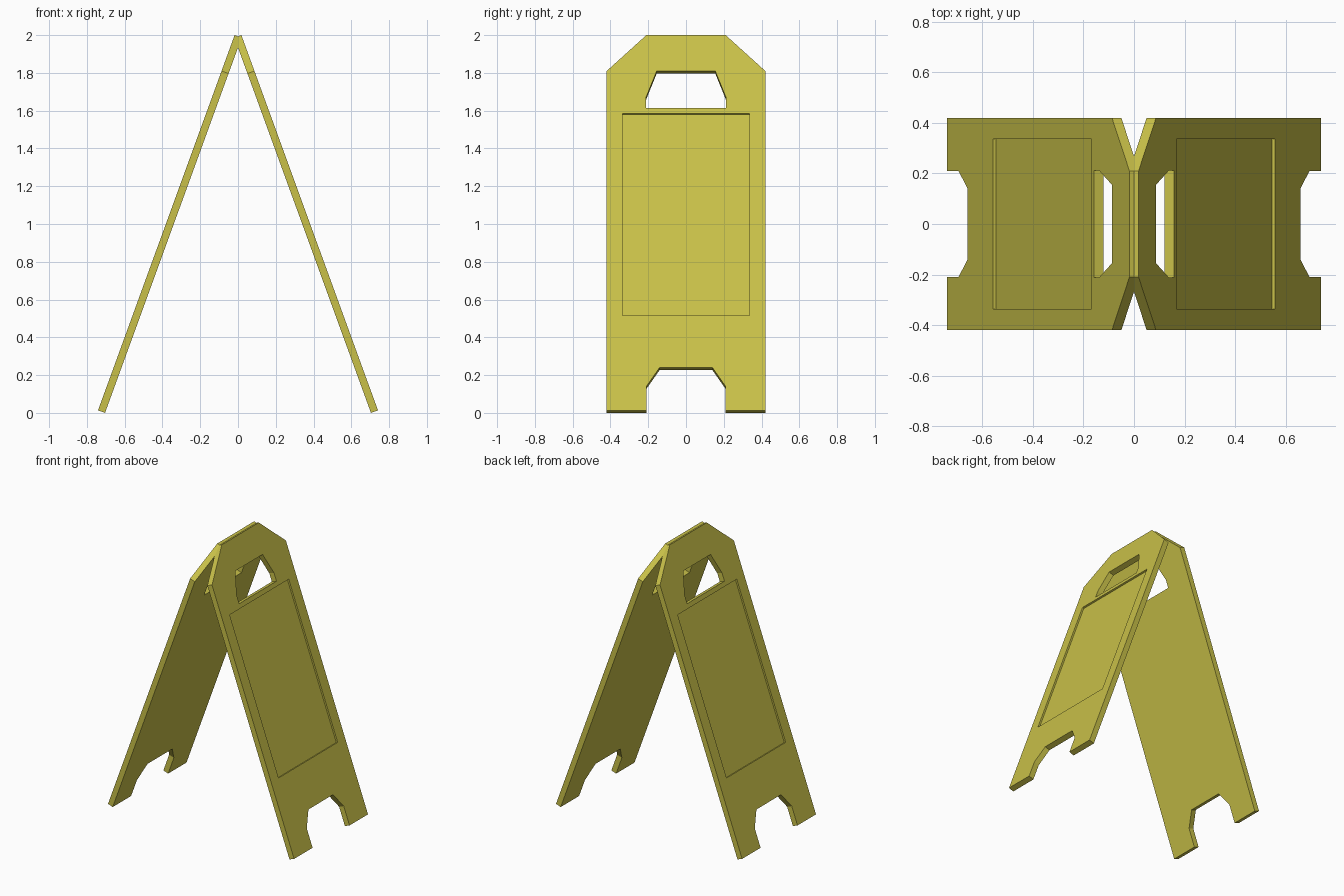
import bpy, bmesh, math
from mathutils import Vector

if "Cube" in bpy.data.objects:
    bpy.data.objects.remove(bpy.data.objects["Cube"])

TILT = math.radians(20)      # lean of each board
THICK = 0.0395               # board thickness
RECESS = 0.012               # depth of the sunken sign area
TOP_X = 0.018                # outer top edge, distance from the centre
BOTTOM = THICK * math.sin(TILT)

yellow = bpy.data.materials.new("sign_yellow")
yellow.diffuse_color = (0.58, 0.53, 0.066, 1)
yellow.use_nodes = True
yellow.node_tree.nodes["Principled BSDF"].inputs["Base Color"].default_value = yellow.diffuse_color


def place(y, z, depth):
    """Point on the leaning board; z is measured on its outer surface."""
    return Vector((TOP_X + (2 - z) * math.tan(TILT) - depth * math.cos(TILT),
                   y, z - depth * math.sin(TILT)))


def symmetric(half):
    """Close a half profile (y >= 0) into a full loop."""
    return half + [(-y, z) for y, z in reversed(half)]


# profiles: board outline with foot notch, handle hole, sunken sign area
outline = symmetric([(0.21, 2.0), (0.42, 1.81), (0.42, BOTTOM), (0.21, BOTTOM),
                     (0.21, 0.14), (0.14, 0.24)])
handle = symmetric([(0.155, 1.81), (0.212, 1.67), (0.212, 1.615)])
sign = symmetric([(0.336, 1.585), (0.336, 0.515)])

bm = bmesh.new()


def ring(points, depth):
    verts = [bm.verts.new(place(y, z, depth)) for y, z in points]
    edges = [bm.edges.new((verts[i - 1], verts[i])) for i in range(len(verts))]
    return verts, edges


def walls(a, b):
    for i in range(len(a)):
        bm.faces.new((a[i - 1], a[i], b[i], b[i - 1]))


# outer and inner board surfaces, with the openings left out
out_f, hole_f, sign_f = (ring(p, 0) for p in (outline, handle, sign))
out_b, hole_b = (ring(p, THICK) for p in (outline, handle))
sign_b = ring(sign, RECESS)
normal = Vector((math.cos(TILT), 0, math.sin(TILT)))
bmesh.ops.triangle_fill(bm, edges=out_f[1] + hole_f[1] + sign_f[1],
                        use_beauty=True, normal=normal)
bmesh.ops.triangle_fill(bm, edges=out_b[1] + hole_b[1],
                        use_beauty=True, normal=-normal)

# rims, handle sides, sunken sign floor
walls(out_f[0], out_b[0])
walls(hole_f[0], hole_b[0])
walls(sign_f[0], sign_b[0])
bm.faces.new(sign_b[0])
bmesh.ops.recalc_face_normals(bm, faces=bm.faces[:])

# trim the top where the two boards meet
bmesh.ops.bisect_plane(bm, geom=bm.verts[:] + bm.edges[:] + bm.faces[:],
                       plane_co=(0, 0, 0), plane_no=(-1, 0, 0), clear_outer=True)

mesh = bpy.data.meshes.new("folding_sign_boards")
bm.to_mesh(mesh)
bm.free()
mesh.materials.append(yellow)
boards = bpy.data.objects.new("folding_sign_boards", mesh)
bpy.context.collection.objects.link(boards)

# second board
mirror = boards.modifiers.new("second_board", 'MIRROR')
mirror.use_axis[0] = True
mirror.merge_threshold = 0.0005
